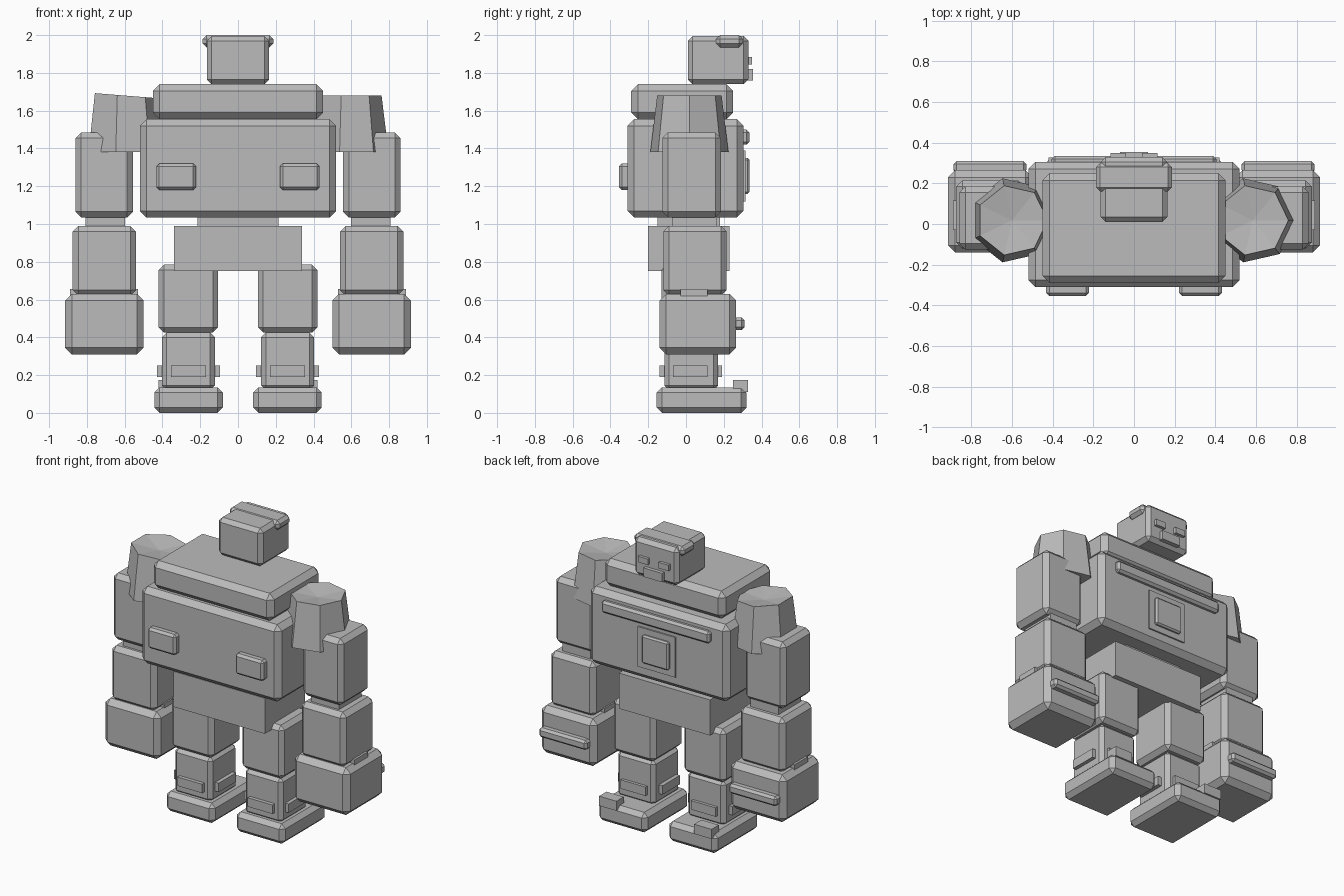
import bpy, bmesh, math
from mathutils import Vector

if "Cube" in bpy.data.objects:
    bpy.data.objects.remove(bpy.data.objects["Cube"])

grey = bpy.data.materials.new("plain grey")
grey.diffuse_color = (0.5, 0.5, 0.5, 1)
grey.use_nodes = True
grey.node_tree.nodes["Principled BSDF"].inputs["Base Color"].default_value = grey.diffuse_color


def finish(name, bm):
    bmesh.ops.recalc_face_normals(bm, faces=bm.faces)
    mesh = bpy.data.meshes.new(name)
    bm.to_mesh(mesh)
    bm.free()
    mesh.materials.append(grey)
    obj = bpy.data.objects.new(name, mesh)
    bpy.context.collection.objects.link(obj)
    return obj


def box(name, x, y, z, chamfer=0.0):
    """Box from (min, max) ranges, with optional single-segment chamfer."""
    bm = bmesh.new()
    bmesh.ops.create_cube(bm, size=1)
    for v in bm.verts:
        v.co = Vector([(r[0] + r[1]) / 2 + c * (r[1] - r[0])
                       for r, c in zip((x, y, z), v.co)])
    if chamfer:
        bmesh.ops.bevel(bm, geom=bm.edges[:], offset=chamfer, segments=1,
                        affect='EDGES', profile=0.5)
    return finish(name, bm)


def pair(name, x, y, z, chamfer=0.0):
    """Same box on both sides, x given for the right side."""
    box("right_" + name, x, y, z, chamfer)
    box("left_" + name, (-x[1], -x[0]), y, z, chamfer)


def shoulder_pad(name, cx, cy, slope):
    """Seven-sided tapered pad with a slightly dished top."""
    bm = bmesh.new()

    def ring(r, z, s):
        out = []
        for i in range(7):
            a = math.tau * i / 7
            dx = r * math.cos(a)
            out.append(bm.verts.new((cx + dx, cy + r * math.sin(a), z + s * dx)))
        return out

    low, high = ring(0.212, 1.38, 0), ring(0.175, 1.68, slope)
    centre = bm.verts.new((cx, cy, 1.655))
    for i in range(7):
        j = (i + 1) % 7
        bm.faces.new((low[i], low[j], high[j], high[i]))
        bm.faces.new((high[i], high[j], centre))
    bm.faces.new(low[::-1])
    finish(name, bm)


# Head, band and face
box("head", (-0.165, 0.165), (0.01, 0.33), (1.74, 1.995), 0.025)
box("head_band", (-0.187, 0.187), (0.16, 0.30), (1.935, 2.0), 0.02)
pair("eye", (0.04, 0.115), (0.30, 0.35), (1.845, 1.885))
box("mouth", (-0.07, 0.07), (0.30, 0.355), (1.76, 1.82))

# Torso
box("upper_chest", (-0.45, 0.45), (-0.29, 0.25), (1.555, 1.74), 0.035)
box("chest", (-0.52, 0.52), (-0.31, 0.305), (1.035, 1.555), 0.035)
box("chest_bar", (-0.405, 0.405), (0.28, 0.335), (1.42, 1.50), 0.015)
box("panel_frame", (-0.14, 0.14), (0.28, 0.315), (1.12, 1.39))
box("panel_plate", (-0.10, 0.10), (0.30, 0.335), (1.16, 1.35), 0.01)
pair("button", (0.222, 0.432), (-0.355, -0.29), (1.18, 1.32), 0.015)
box("waist", (-0.215, 0.215), (-0.15, 0.18), (0.97, 1.06))
box("pelvis", (-0.34, 0.34), (-0.20, 0.23), (0.75, 0.99))

# Arms
shoulder_pad("right_shoulder_pad", 0.585, 0.018, 0.0)
shoulder_pad("left_shoulder_pad", -0.60, 0.018, -0.08)
pair("upper_arm", (0.557, 0.86), (-0.125, 0.185), (1.035, 1.485), 0.03)
pair("elbow", (0.597, 0.807), (-0.075, 0.165), (0.97, 1.05))
pair("forearm", (0.54, 0.875), (-0.12, 0.215), (0.62, 0.99), 0.03)
pair("wrist", (0.53, 0.89), (-0.03, 0.115), (0.59, 0.655))
pair("fist", (0.50, 0.915), (-0.14, 0.265), (0.31, 0.63), 0.035)
pair("knuckle_bar", (0.53, 0.888), (0.25, 0.31), (0.44, 0.505), 0.015)

# Legs
pair("thigh", (0.105, 0.42), (-0.13, 0.195), (0.425, 0.785), 0.028)
pair("shin", (0.122, 0.403), (-0.115, 0.17), (0.12, 0.425), 0.025)
pair("shin_side_plates", (0.095, 0.428), (-0.07, 0.115), (0.19, 0.25))
pair("shin_end_plates", (0.17, 0.355), (-0.14, 0.19), (0.19, 0.25))
pair("foot", (0.08, 0.443), (-0.155, 0.32), (0.0, 0.135), 0.028)
pair("toe_button", (0.29, 0.42), (0.25, 0.328), (0.11, 0.175))
